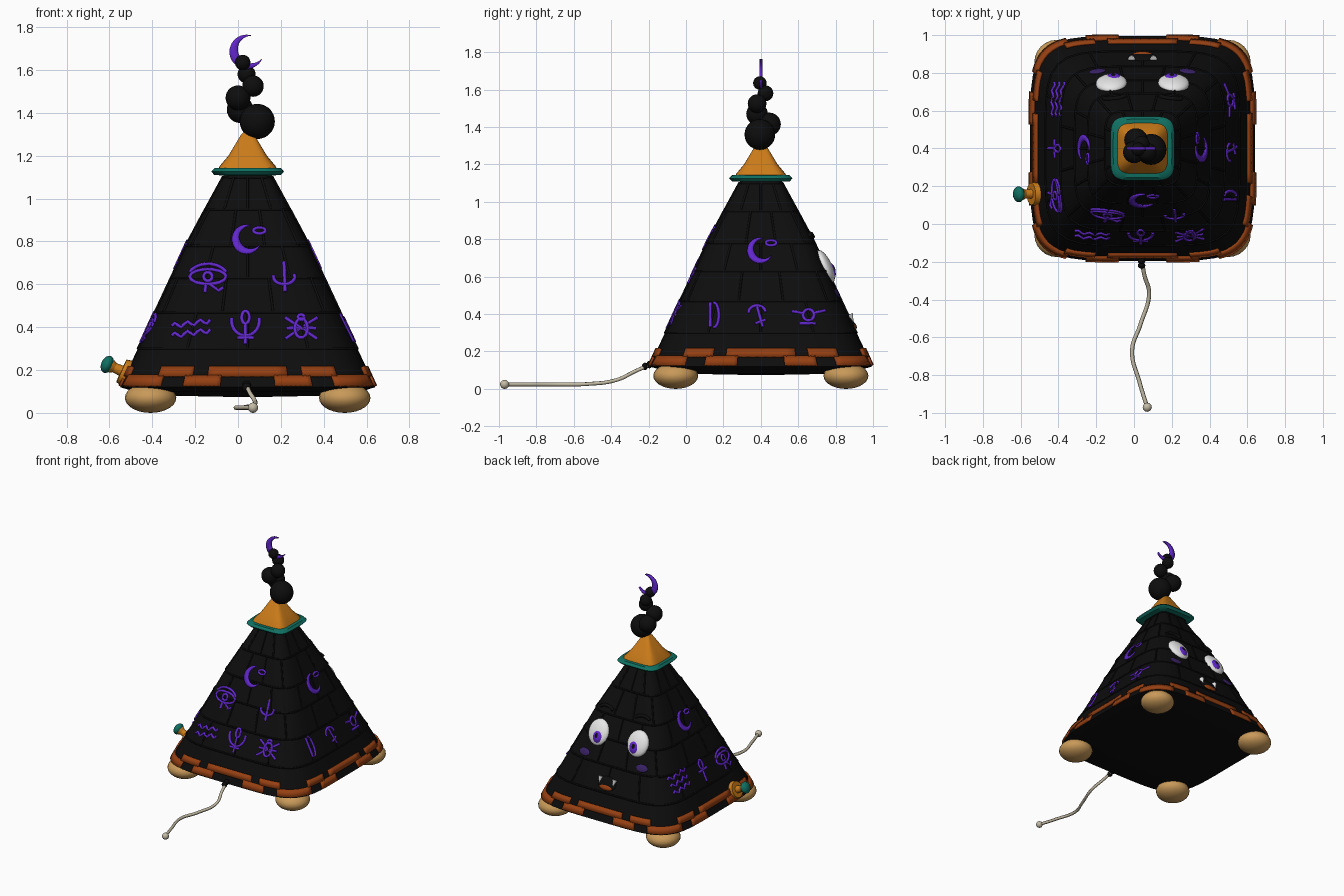
import bpy, bmesh
from math import sin, cos, pi, radians
from mathutils import Matrix, Vector

cube = bpy.data.objects.get("Cube")
if cube:
    bpy.data.objects.remove(cube)

CENTRE = Vector((0.045, 0.4, 0))
POWER = 5
PROFILE = [(0.12, 0.595), (0.22, 0.55), (0.55, 0.395), (0.8, 0.28), (1.13, 0.1)]


def material(name, *rgb):
    m = bpy.data.materials.new(name)
    m.use_nodes = True
    m.diffuse_color = (*rgb, 1)
    m.node_tree.nodes["Principled BSDF"].inputs["Base Color"].default_value = (*rgb, 1)
    return m


black = material("black", 0.004, 0.004, 0.004)
purple = material("purple", 0.12, 0.02, 0.6)
dark_purple = material("dark purple", 0.04, 0.015, 0.13)
orange = material("orange", 0.6, 0.2, 0.01)
rust = material("rust", 0.3, 0.05, 0.006)
teal = material("teal", 0.005, 0.16, 0.12)
tan = material("tan", 0.58, 0.32, 0.1)
bone = material("bone", 0.55, 0.5, 0.38)
white = material("white", 0.8, 0.8, 0.8)


# ---- helpers ----
def finish(name, bm, mat, angle=40):
    bmesh.ops.recalc_face_normals(bm, faces=bm.faces)
    mesh = bpy.data.meshes.new(name)
    bm.to_mesh(mesh)
    bm.free()
    mesh.materials.append(mat)
    ob = bpy.data.objects.new(name, mesh)
    bpy.context.collection.objects.link(ob)
    bpy.ops.object.select_all(action="DESELECT")
    ob.select_set(True)
    bpy.context.view_layer.objects.active = ob
    bpy.ops.object.shade_smooth_by_angle(angle=radians(angle))
    return ob


def half_width(z):
    for (z0, w0), (z1, w1) in zip(PROFILE, PROFILE[1:]):
        if z <= z1:
            break
    return w0 + (w1 - w0) * (z - z0) / (z1 - z0)


def ring_point(side, a, w, z):
    """Point on a rounded square, at angle a from the middle of a side."""
    r = w / (abs(cos(a)) ** POWER + abs(sin(a)) ** POWER) ** (1 / POWER)
    return CENTRE + Matrix.Rotation(side * pi / 2, 3, "Z") @ Vector((r * sin(a), -r * cos(a), z))


def surf(side, u, z, off=0.0):
    """Point on a pyramid side: u across, z up."""
    w = half_width(z) + off
    d = max(w ** POWER - abs(u) ** POWER, 0) ** (1 / POWER)
    return CENTRE + Matrix.Rotation(side * pi / 2, 3, "Z") @ Vector((u, -d, z))


def frame(side, u, z):
    """Matrix lying on a side: x across, y up the slope, z outward."""
    e = 0.01
    x = (surf(side, u + e, z) - surf(side, u - e, z)).normalized()
    y = (surf(side, u, z + e) - surf(side, u, z - e)).normalized()
    n = x.cross(y).normalized()
    rot = Matrix((x, n.cross(x), n)).transposed().to_4x4()
    return Matrix.Translation(surf(side, u, z)) @ rot


def loft(name, rows, mat, steps=64):
    bm = bmesh.new()
    rings = [[bm.verts.new(ring_point(0, 2 * pi * i / steps, w, z)) for i in range(steps)]
             for z, w in rows]
    for a, b in zip(rings, rings[1:]):
        for i in range(steps):
            j = (i + 1) % steps
            bm.faces.new((a[i], a[j], b[j], b[i]))
    bm.faces.new(rings[0])
    bm.faces.new(rings[-1])
    return finish(name, bm, mat)


def blob(name, mat, radii, matrix):
    bm = bmesh.new()
    bmesh.ops.create_uvsphere(bm, u_segments=24, v_segments=14, radius=1,
                              matrix=matrix @ Matrix.Diagonal((*radii, 1)))
    return finish(name, bm, mat, 60)


def cone(name, mat, r1, r2, depth, matrix):
    bm = bmesh.new()
    bmesh.ops.create_cone(bm, cap_ends=True, segments=24, radius1=r1, radius2=r2,
                          depth=depth, matrix=matrix)
    return finish(name, bm, mat)


def tubes(name, paths, mat, radius, kind="POLY"):
    curve = bpy.data.curves.new(name, "CURVE")
    curve.dimensions = "3D"
    curve.bevel_depth = radius
    curve.bevel_resolution = 1
    curve.use_fill_caps = True
    curve.materials.append(mat)
    for path in paths:
        s = curve.splines.new(kind)
        if kind == "BEZIER":
            s.bezier_points.add(len(path) - 1)
            for p, co in zip(s.bezier_points, path):
                p.co = co
                p.handle_left_type = p.handle_right_type = "AUTO"
        else:
            s.points.add(len(path) - 1)
            for p, co in zip(s.points, path):
                p.co = (*co, 1)
    ob = bpy.data.objects.new(name, curve)
    bpy.context.collection.objects.link(ob)


def sheet(name, mat, place, nu, nv, thickness):
    """Grid plate whose corners come from place(s, t), s and t from 0 to 1."""
    bm = bmesh.new()
    g = [[bm.verts.new(place(i / nu, j / nv)) for j in range(nv + 1)] for i in range(nu + 1)]
    for i in range(nu):
        for j in range(nv):
            bm.faces.new((g[i][j], g[i + 1][j], g[i + 1][j + 1], g[i][j + 1]))
    ob = finish(name, bm, mat)
    mod = ob.modifiers.new("thickness", "SOLIDIFY")
    mod.thickness, mod.offset = thickness, 0


def crescent(name, radius, fat, place, thickness):
    def point(s, t):
        a = radians(75 + 260 * s)
        r = radius * (1 - t * (0.03 + fat * sin(pi * s)))
        return place(r * cos(a), r * sin(a))
    sheet(name, purple, point, 28, 2, thickness)


def arc(x, y, rx, ry, a0=0, a1=360, n=14):
    return [(x + rx * cos(radians(a0 + (a1 - a0) * i / n)),
             y + ry * sin(radians(a0 + (a1 - a0) * i / n))) for i in range(n + 1)]


def wave(y):
    return [(-0.09 + 0.015 * i, y + 0.012 * sin(i * 1.6) + 0.002 * i) for i in range(13)]


# ---- pyramid body with domed underside ----
loft("pyramid_body", [(0.075, 0.1), (0.08, 0.35), (0.1, 0.53)] + PROFILE, black)

# raised brick seams
courses = [0.3, 0.47, 0.63, 0.78, 0.95, 1.1]
seams = [[ring_point(0, 2 * pi * i / 64, half_width(z), z) for i in range(65)] for z in courses]
for row, (lo, hi) in enumerate(zip(courses, courses[1:])):
    for side in range(4):
        for i in range(-1, 2):
            f = (i + 0.5 * (row % 2)) * 0.55
            seams.append([surf(side, f * half_width(z), z) for z in (lo, hi)])
tubes("brick_seams", seams, black, 0.006)

# stepped band around the base
STEPS = [(-18, 18, 0.17, 0.215), (24, 37, 0.17, 0.215), (-37, -24, 0.17, 0.215),
         (12, 27, 0.125, 0.175), (-27, -12, 0.125, 0.175), (35, 55, 0.125, 0.175)]
for side in range(4):
    for a0, a1, z0, z1 in STEPS:
        def on_band(s, t):
            z = z0 + (z1 - z0) * t
            return ring_point(side, radians(a0 + (a1 - a0) * s), half_width(z) + 0.005, z)
        sheet("base_band", rust, on_band, 8, 1, 0.014)

# ---- cap and collar ----
loft("cap", [(1.12, 0.14), (1.15, 0.132), (1.2, 0.09), (1.3, 0.03), (1.32, 0.008)], orange)
loft("collar", [(1.108, 0.11), (1.11, 0.155), (1.126, 0.17), (1.142, 0.155), (1.145, 0.12)], teal)

# ---- smoke puffs and moon ----
for x, y, z, r in [(0.09, 0.395, 1.36, 0.082), (0.01, 0.445, 1.415, 0.062), (0.0, 0.38, 1.47, 0.058),
                   (0.07, 0.38, 1.525, 0.05), (0.04, 0.425, 1.58, 0.042), (0.022, 0.395, 1.635, 0.036)]:
    blob("smoke_puff", black, (r, r, r), Matrix.Translation((x, y, z)))
crescent("moon", 0.08, 0.5, lambda x, y: Vector((0.04 + x, 0.4, 1.685 + y)), 0.016)

# ---- feet ----
for sx in (-1, 1):
    for sy in (-1, 1):
        spot = CENTRE + Vector((0.453 * sx, 0.455 * sy, 0.07))
        blob("foot", tan, (0.12, 0.12, 0.07), Matrix.Translation(spot))

# ---- carved signs ----
EYE = [arc(0, 0, 0.085, 0.035), arc(0, 0, 0.02, 0.02), arc(0, 0, 0.09, 0.06, 20, 160),
       [(-0.01, -0.035), (-0.015, -0.075)], [(0.01, -0.035), (0.05, -0.065), (0.07, -0.05)]]
CACTUS = [[(0.005, -0.07), (0, 0.07)], arc(0, 0, 0.05, 0.035, 170, 380)]
TRIDENT = [arc(0, 0.03, 0.065, 0.07, 170, 370), [(0, -0.08), (0, 0.02)],
           arc(0, 0.045, 0.018, 0.03), [(-0.04, -0.05), (0.04, -0.05)]]
BEETLE = [arc(0, 0, 0.03, 0.045), arc(0, 0.05, 0.015, 0.012), [(-0.075, 0.05), (0.075, -0.05)],
          [(-0.075, -0.05), (0.075, 0.05)], [(-0.07, 0), (0.07, 0)]]
LEAF = [arc(0, 0, 0.025, 0.065, -100, 100), [(-0.02, -0.065), (-0.02, 0.065)]]
HOOK = [arc(0, 0.02, 0.045, 0.035, 0, 190), [(0, 0.05), (0.03, -0.06)], [(0.045, -0.02), (-0.01, -0.04)]]
WINGS = [arc(0, 0, 0.03, 0.03), [(-0.09, 0.02), (-0.03, 0.01)], [(0.03, 0.01), (0.09, 0.025)],
         [(-0.05, -0.045), (0.04, -0.045)]]
ANKH = [arc(0, 0.04, 0.02, 0.03), [(0, 0.01), (0, -0.07)], [(-0.05, 0), (0.05, 0.005)]]
SIGNS = [(0, -0.185, 0.635, EYE), (0, 0.17, 0.635, CACTUS), (0, -0.265, 0.385, [wave(-0.025), wave(0.02)]),
         (0, -0.01, 0.4, TRIDENT), (0, 0.25, 0.395, BEETLE),
         (1, -0.25, 0.395, LEAF), (1, -0.02, 0.39, HOOK), (1, 0.255, 0.395, WINGS),
         (3, -0.26, 0.4, [wave(-0.045), wave(0), wave(0.045)]), (3, 0, 0.4, ANKH), (3, 0.25, 0.4, EYE)]
for side, u, z, strokes in SIGNS:
    tubes("carved_sign", [[surf(side, u + x, z + y) for x, y in s] for s in strokes], purple, 0.009)
for side, z in ((0, 0.81), (1, 0.74), (3, 0.74)):
    crescent("carved_moon", 0.068, 0.5, lambda x, y: surf(side, x - 0.005, z + y, 0.005), 0.009)
    tubes("carved_star", [[surf(side, x, z + y) for x, y in arc(0.055, 0.04, 0.028, 0.014)]], purple, 0.008)

# ---- face on the back side ----
for s in (-1, 1):
    eye = frame(2, 0.165 * s, 0.655)
    blob("eye", white, (0.083, 0.095, 0.035), eye)
    blob("iris", purple, (0.042, 0.052, 0.026), eye @ Matrix.Translation((-0.012 * s, -0.025, 0.014)))
    blob("pupil", black, (0.018, 0.025, 0.016), eye @ Matrix.Translation((-0.012 * s, -0.025, 0.027)))
    blob("cheek", dark_purple, (0.045, 0.027, 0.008), frame(2, 0.24 * s, 0.51))
    tubes("brow", [[surf(2, s * (0.15 + x), 0.8 + y, 0.005) for x, y in arc(0, 0, 0.06, 0.03, 20, 160)]],
          black, 0.012)
    cone("fang", white, 0.018, 0.002, 0.045,
         frame(2, 0.058 * s, 0.375) @ Matrix.Translation((0, 0, 0.008)) @ Matrix.Rotation(pi / 2, 4, "X"))
blob("mouth", black, (0.075, 0.05, 0.012), frame(2, 0, 0.36))
blob("tongue", rust, (0.055, 0.022, 0.016), frame(2, 0, 0.335))

# ---- side knob ----
knob = frame(3, 0.24, 0.185)
for name, mat, r1, r2, depth, out in [("knob_flange", orange, 0.065, 0.058, 0.035, 0.01),
                                      ("knob_stem", orange, 0.026, 0.022, 0.06, 0.05),
                                      ("knob_neck", orange, 0.022, 0.032, 0.02, 0.07)]:
    cone(name, mat, r1, r2, depth, knob @ Matrix.Translation((0, 0, out)))
blob("knob_end", teal, (0.042, 0.042, 0.028), knob @ Matrix.Translation((0, 0, 0.1)))

# ---- tail cord ----
cord = [(0.04, -0.19, 0.13), (0.055, -0.27, 0.095), (0.08, -0.37, 0.048), (0.035, -0.53, 0.026),
        (-0.01, -0.67, 0.024), (0.03, -0.84, 0.024), (0.07, -0.97, 0.024)]
tubes("tail_cord", [cord], bone, 0.011, "BEZIER")
blob("tail_tip", bone, (0.024, 0.024, 0.024), Matrix.Translation(cord[-1]))
for y, z in ((-0.195, 0.13), (-0.22, 0.12)):
    blob("tail_knot", black, (0.02, 0.016, 0.02), Matrix.Translation((0.04, y, z)))
